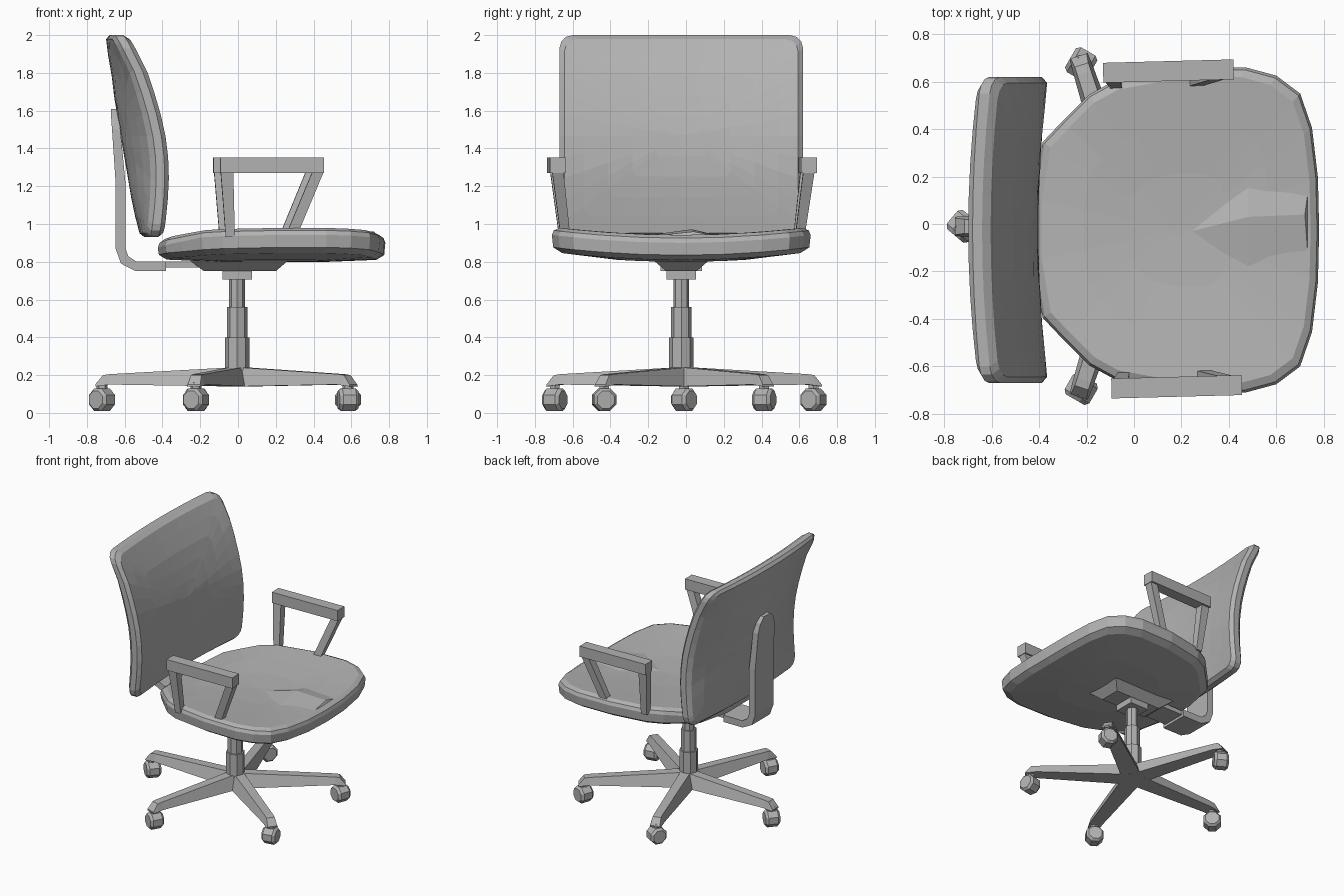
import bpy, bmesh, math
from mathutils import Vector, Matrix

cube = bpy.data.objects.get("Cube")
if cube:
    bpy.data.objects.remove(cube)

grey = bpy.data.materials.new("plain_grey")
grey.use_nodes = True
grey.diffuse_color = (0.45, 0.45, 0.45, 1)
grey.node_tree.nodes["Principled BSDF"].inputs["Base Color"].default_value = (0.45, 0.45, 0.45, 1)


def loft(name, rings):
    """Skin a list of equal-length point rings and cap both ends."""
    bm = bmesh.new()
    rows = [[bm.verts.new(p) for p in ring] for ring in rings]
    n = len(rows[0])
    for a, b in zip(rows, rows[1:]):
        for i in range(n):
            j = (i + 1) % n
            bm.faces.new((a[i], a[j], b[j], b[i]))
    bm.faces.new(rows[0])
    bm.faces.new(rows[-1])
    bmesh.ops.recalc_face_normals(bm, faces=bm.faces)
    mesh = bpy.data.meshes.new(name)
    bm.to_mesh(mesh)
    bm.free()
    mesh.materials.append(grey)
    obj = bpy.data.objects.new(name, mesh)
    bpy.context.collection.objects.link(obj)
    return obj


def rect(x, y, z, hx, hy):
    return [(x - hx, y - hy, z), (x + hx, y - hy, z), (x + hx, y + hy, z), (x - hx, y + hy, z)]


def circle(r, z, n):
    return [(r * math.cos(math.tau * i / n), r * math.sin(math.tau * i / n), z) for i in range(n)]


def lerp(table, t):
    for (a, va), (b, vb) in zip(table, table[1:]):
        if t <= b:
            return va + (vb - va) * max(0, t - a) / (b - a)
    return table[-1][1]


BASE_Y = -0.01
MID_Y = -0.025

# Five-legged base with swivelled casters
for k, swivel in enumerate((70, -30, 50, 60, 10)):
    angle = math.radians(36 + 72 * k)
    turn = Matrix.Translation((0, BASE_Y, 0)) @ Matrix.Rotation(angle, 4, 'Z')
    sections = ((0, 0.07, 0.035, 0.14, 0.24), (0.05, 0.07, 0.035, 0.14, 0.24),
                (0.68, 0.045, 0.03, 0.15, 0.205), (0.715, 0.043, 0.03, 0.145, 0.2),
                (0.755, 0.04, 0.035, 0.14, 0.15))
    leg = loft(f"base_leg_{k + 1}", [
        [(r, -wb, lo), (r, wb, lo), (r, wt, hi), (r, -wt, hi)] for r, wb, wt, lo, hi in sections])
    leg.matrix_world = turn
    hub = turn @ Vector((0.72, 0, 0))
    stem = loft(f"caster_stem_{k + 1}", [circle(0.03, 0.09, 6), circle(0.03, 0.16, 6)])
    stem.location = hub
    spin = Matrix.Rotation(math.radians(swivel), 4, 'Z') @ Matrix.Rotation(math.pi / 2, 4, 'Y')
    wheel = loft(f"caster_wheel_{k + 1}", [
        circle(r, w, 8) for r, w in ((0.05, -0.052), (0.065, -0.035), (0.065, 0.035), (0.05, 0.052))])
    wheel.matrix_world = Matrix.Translation((hub.x, hub.y, 0.07)) @ spin @ Matrix.Rotation(math.pi / 8, 4, 'Z')

# Stepped gas column
column = loft("column", [circle(r, z, 8) for r, z in (
    (0.065, 0.15), (0.065, 0.4), (0.054, 0.4), (0.054, 0.56), (0.042, 0.56), (0.042, 0.71))])
column.location = (-0.005, MID_Y, 0)

# Seat mechanism
loft("column_plate", [rect(-0.005, MID_Y, z, 0.078, 0.078) for z in (0.705, 0.755)])
loft("seat_mechanism", [rect(0.01, MID_Y, 0.75, 0.19, 0.08),
                        rect(0.005, MID_Y, 0.81, 0.265, 0.15),
                        rect(0.005, MID_Y, 0.83, 0.265, 0.15)])

# Seat cushion, dished across its width
half = [(0.78, 0.0), (0.775, 0.22), (0.75, 0.43), (0.7, 0.575), (0.6, 0.65), (0.47, 0.685),
        (0.2, 0.68), (-0.08, 0.63), (-0.19, 0.57), (-0.3, 0.46), (-0.385, 0.37), (-0.425, 0.13)]
outline = half + [(x, -y) for x, y in reversed(half[1:])]


def seat_ring(scale, z):
    ring = []
    for x, y in outline:
        px, py = 0.18 + (x - 0.18) * scale, y * scale
        dip = 0.025 * max(0, -0.2 - px) / 0.2
        ring.append((px, py + MID_Y, z + 0.043 * (py / 0.69) ** 2 - dip * (z > 0.85)))
    return ring


loft("seat", [seat_ring(s, z) for s, z in (
    (0.03, 0.8), (0.5, 0.8), (0.92, 0.81), (0.99, 0.835), (1, 0.9), (0.985, 0.925),
    (0.94, 0.942), (0.65, 0.943), (0.35, 0.938), (0.03, 0.935))])

# Raised ridge at the front of the seat
loft("seat_ridge", [
    [(0.24, -0.03, 0.935), (0.241, -0.03, 0.935), (0.241, -0.031, 0.935)],
    [(0.48, -0.24, 0.935), (0.48, 0.03, 0.972), (0.48, 0.19, 0.935)],
    [(0.74, -0.24, 0.93), (0.72, 0.04, 0.96), (0.74, 0.19, 0.93)]])

# Backrest: rounded panel with a curved front and a fuller rear
edge = ((0.93, -0.39), (1.1, -0.37), (1.3, -0.36), (1.5, -0.385), (1.65, -0.425),
        (1.8, -0.475), (2.0, -0.575))
CZ, HZ, HY = 1.465, 0.535, 0.645


def back_outline():
    pts, steps, cut = [], 8, 0.07
    corners = ((HY, HZ), (-HY, HZ), (-HY, -HZ), (HY, -HZ))
    for i, (cy, cz) in enumerate(corners):
        sy, sz = math.copysign(1, cy), math.copysign(1, cz)
        for j in range(4):
            a = math.pi / 2 * (i + j / 3)
            pts.append((cy - sy * cut + cut * math.cos(a), cz - sz * cut + cut * math.sin(a)))
        ny, nz = corners[(i + 1) % 4]
        last = pts[-1]
        end = (ny - math.copysign(cut, ny), nz) if i % 2 == 0 else (ny, nz - math.copysign(cut, nz))
        for j in range(1, steps):
            t = j / steps
            pts.append((last[0] + (end[0] - last[0]) * t, last[1] + (end[1] - last[1]) * t))
    return pts


def back_ring(scale, front, inset=0.0):
    ring = []
    for y, z in back_outline():
        y, z = y * scale, CZ + z * scale
        belly = 1 - (y / HY) ** 2
        x = lerp(edge, z)
        if front:
            x -= 0.04 * belly + inset
        else:
            x -= 0.09 - inset + (0.035 + 0.115 * (1 - ((z - CZ) / HZ) ** 2)) * belly
        ring.append((x, y + MID_Y, z))
    return ring


levels = (0.02, 0.2, 0.4, 0.6, 0.8, 0.96)
loft("backrest", [back_ring(s, False) for s in levels] + [back_ring(1, False, 0.02)]
     + [back_ring(1, True, 0.025)] + [back_ring(s, True) for s in reversed(levels)])

# Bent bracket carrying the backrest: x, z, normal direction, half thickness, half width
bracket = ((-0.15, 0.785, 0, 1, 0.016, 0.09), (-0.38, 0.785, 0, 1, 0.016, 0.09),
           (-0.38, 0.776, 0, 1, 0.026, 0.11), (-0.54, 0.776, 0, 1, 0.026, 0.11),
           (-0.6, 0.81, 0.7, 0.7, 0.028, 0.11), (-0.622, 0.87, 1, 0, 0.026, 0.11),
           (-0.622, 1.22, 1, 0, 0.026, 0.11), (-0.645, 1.5, 1, 0, 0.022, 0.1),
           (-0.652, 1.57, 1, 0, 0.02, 0.08), (-0.655, 1.61, 1, 0, 0.018, 0.04))
loft("back_bracket", [
    [(x + nx * t, MID_Y - w, z + nz * t), (x + nx * t, MID_Y + w, z + nz * t),
     (x - nx * t, MID_Y + w, z - nz * t), (x - nx * t, MID_Y - w, z - nz * t)]
    for x, z, nx, nz, t, w in bracket])

# Armrests: top pad on two leaning struts
for side, y, dx in (("left", 0.64, -0.015), ("right", -0.69, 0.02)):
    s = 1 if y > 0 else -1
    parts = (loft(f"{side}_arm_pad", [rect(0.16, 0, z, 0.275, 0.042) for z in (1.27, 1.352)]),
             loft(f"{side}_arm_rear_strut", [rect(-0.06, -0.045 * s, 0.93, 0.024, 0.025),
                                             rect(-0.08, 0, 1.3, 0.034, 0.03)]),
             loft(f"{side}_arm_front_strut", [rect(0.26, -0.045 * s, 0.93, 0.03, 0.025),
                                              rect(0.405, 0, 1.28, 0.03, 0.03)]))
    for part in parts:
        part.location = (dx, y, 0)
        part.rotation_euler.z = math.radians(1.5)
